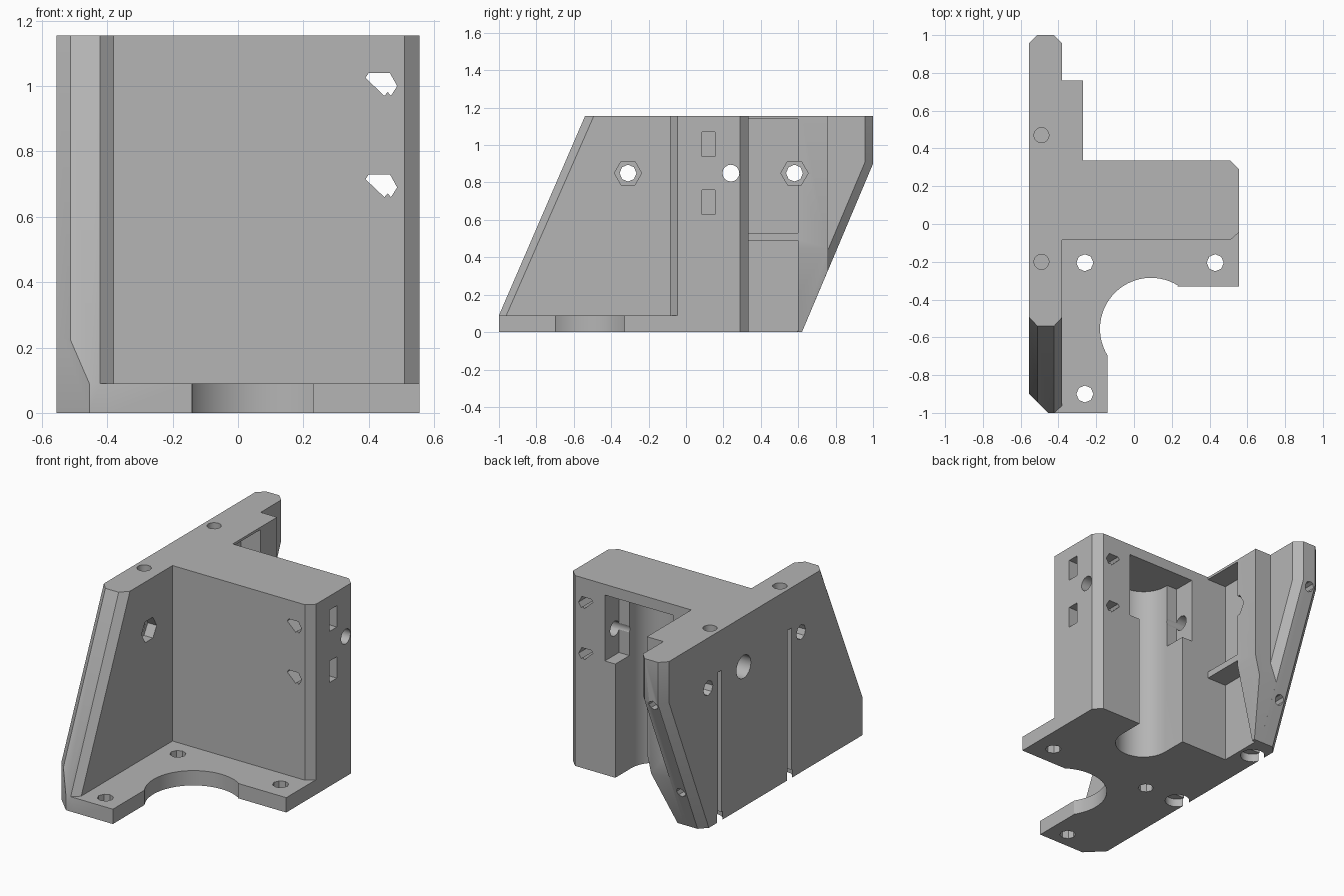
import bpy, bmesh, math
from mathutils import Vector

if "Cube" in bpy.data.objects:
    bpy.data.objects.remove(bpy.data.objects["Cube"], do_unlink=True)

grey = bpy.data.materials.new("plain grey")
grey.use_nodes = True
grey.diffuse_color = (0.46, 0.46, 0.46, 1)
grey.node_tree.nodes["Principled BSDF"].inputs["Base Color"].default_value = grey.diffuse_color

W, H = 0.555, 1.155          # half width, height
INNER, RIB = -0.38, -0.27    # inner face of side plate, face of rib
FRONT, BACK = -0.085, 0.335  # faces of the upright block


def place(axis, u, v, w):
    return {"x": (w, u, v), "y": (u, w, v), "z": (u, v, w)}[axis]


def prism(name, axis, pts, a, b):
    """Extrude a flat outline along an axis from a to b."""
    bm = bmesh.new()
    lo = [bm.verts.new(place(axis, u, v, a)) for u, v in pts]
    hi = [bm.verts.new(place(axis, u, v, b)) for u, v in pts]
    bm.faces.new(lo)
    bm.faces.new(hi[::-1])
    n = len(pts)
    for i in range(n):
        j = (i + 1) % n
        bm.faces.new((lo[i], hi[i], hi[j], lo[j]))
    bmesh.ops.recalc_face_normals(bm, faces=bm.faces)
    mesh = bpy.data.meshes.new(name)
    bm.to_mesh(mesh)
    bm.free()
    mesh.materials.append(grey)
    ob = bpy.data.objects.new(name, mesh)
    bpy.context.collection.objects.link(ob)
    return ob


def box(name, x, y, z):
    return prism(name, "z", [(x[0], y[0]), (x[1], y[0]), (x[1], y[1]), (x[0], y[1])], *z)


def circle(u, v, r, n=8, turn=0.0):
    return [(u + r * math.cos(turn + math.tau * i / n),
             v + r * math.sin(turn + math.tau * i / n)) for i in range(n)]


def arc(cx, cy, r, start, end, n):
    return [(cx + r * math.cos(math.radians(start + (end - start) * i / n)),
             cy + r * math.sin(math.radians(start + (end - start) * i / n))) for i in range(n + 1)]


def combine(target, tool, operation):
    mod = target.modifiers.new(tool.name, "BOOLEAN")
    mod.object, mod.operation, mod.solver = tool, operation, "EXACT"
    graph = bpy.context.evaluated_depsgraph_get()
    mesh = bpy.data.meshes.new_from_object(target.evaluated_get(graph))
    target.modifiers.clear()
    target.data = mesh
    bpy.data.objects.remove(tool, do_unlink=True)


# Sloped side plate with chamfered front and back edges
plate = prism("motor_bracket", "x",
              [(-1, 0), (-1, 0.09), (-0.54, H), (1, H), (1, 0.9), (0.62, 0)], -W, INNER)
bm = bmesh.new()
bm.from_mesh(plate.data)
edges = []
for e in bm.edges:
    d = e.verts[1].co - e.verts[0].co
    if abs(d.x) < 0.001 and abs(d.z) > 0.2:
        edges.append(e)
bmesh.ops.bevel(bm, geom=edges, offset=0.043, segments=1, affect="EDGES")
bm.to_mesh(plate.data)
bm.free()
body = plate

# Base with motor clearance arc
base = [(-W + 0.02, -1), (-0.14, -1), (-0.14, -0.7)]
base += arc(0.09, -0.555, 0.27, 212, 58, 28)
base += [(0.23, -0.33), (W, -0.33), (W, 0.29), (0.51, BACK), (-W + 0.02, BACK)]
combine(body, prism("base", "z", base, 0, 0.09), "UNION")

# Upright block
block = [(-0.45, FRONT), (0.51, FRONT), (W, -0.045), (W, 0.29), (0.51, BACK), (-0.45, BACK)]
combine(body, prism("block", "z", block, 0, H), "UNION")

# Rear rib, pocket divider and pocket roof, trimmed by the sloping back
rib = prism("rib", "x", [(0.6, 0), (0.62, 0), (0.76, 0.332), (0.76, H), (0.6, H)], -0.45, RIB)
taper = prism("taper", "y", [(INNER, -0.01), (RIB + 0.1, -0.01), (RIB + 0.1, 0.45), (RIB, 0.45)], 0.5, 0.9)
combine(rib, taper, "DIFFERENCE")
combine(body, rib, "UNION")
for z in ((0.49, 0.53), (1.14, H)):
    combine(body, box("shelf", (-0.45, RIB), (0.3, 0.62), z), "UNION")

cuts = []
# Chamfered front corner of the foot
cuts.append(prism("foot_chamfer", "z", [(-W - 0.1, -0.8), (-W - 0.1, -1.1), (-0.355, -1.1)], -0.1, H + 0.1))

# Rounded channel open to the back, with a wider upper recess
channel = [(0.24, BACK + 0.1)] + arc(0.08, 0.18, 0.16, 0, -180, 20) + [(-0.08, BACK + 0.1)]
cuts.append(prism("channel", "z", channel, -0.1, 1.09))
cuts.append(box("recess", (-0.15, 0.31), (0.2, BACK + 0.1), (0.69, 1.09)))

# Shallow pockets in the side plate
for z in ((-0.1, 0.49), (0.53, 1.14)):
    cuts.append(box("pocket", (-0.40, RIB + 0.02), (BACK, 0.6), z))

# Mounting holes in the base
for x, y in ((-0.26, -0.205), (0.43, -0.205), (-0.26, -0.9)):
    cuts.append(prism("base_hole", "z", circle(x, y, 0.045), -0.1, 0.2))

# Bolt holes with hexagonal nut traps in the side plate
for y in (-0.31, 0.58):
    cuts.append(prism("bolt_hole", "x", circle(y, 0.85, 0.045), -0.7, -0.3))
    cuts.append(prism("nut_trap", "x", circle(y, 0.85, 0.073, 6), -0.44, -0.2))

# Long cross hole with a wide outer mouth
cuts.append(prism("cross_hole", "x", circle(0.24, 0.85, 0.045, 16), -0.7, 0.7))
cuts.append(prism("cross_mouth", "x", circle(0.24, 0.85, 0.07, 16), -0.7, -0.46))

# Clamp screw openings and their nut slots
for z in (1.0, 0.69):
    shape = [(0.39, 0.025), (0.40, 0.04), (0.465, 0.04), (0.487, 0.0),
             (0.468, -0.03), (0.458, -0.018), (0.448, -0.03)]
    cuts.append(prism("clamp_hole", "y", [(x, z + dz) for x, dz in shape], -0.2, 0.5))
    cuts.append(box("nut_slot", (0.38, 0.7), (0.085, 0.155), (z - 0.06, z + 0.07)))

# Vertical wire holes, outer slots and round mouths below
for y in (0.47, -0.2):
    cuts.append(prism("wire_hole", "z", circle(-0.49, y, 0.04, 16), 0.95, H + 0.1))
    cuts.append(box("wire_slot", (-0.7, -0.49), (y - 0.018, y + 0.018), (-0.1, 0.91)))
    cuts.append(prism("wire_mouth", "z", circle(-0.49, y, 0.07, 16), -0.1, 0.05))

# Small holes in the sloping back edge
for y, z in ((0.72, 0.25), (0.98, 0.88)):
    cuts.append(prism("edge_hole", "y", circle(-0.475, z, 0.03), y - 0.08, y + 0.3))

for tool in cuts:
    combine(body, tool, "DIFFERENCE")

# Keep flat faces crisp and round walls smooth
bpy.ops.object.select_all(action="DESELECT")
body.select_set(True)
bpy.context.view_layer.objects.active = body
bpy.ops.object.shade_smooth_by_angle(angle=math.radians(28))
